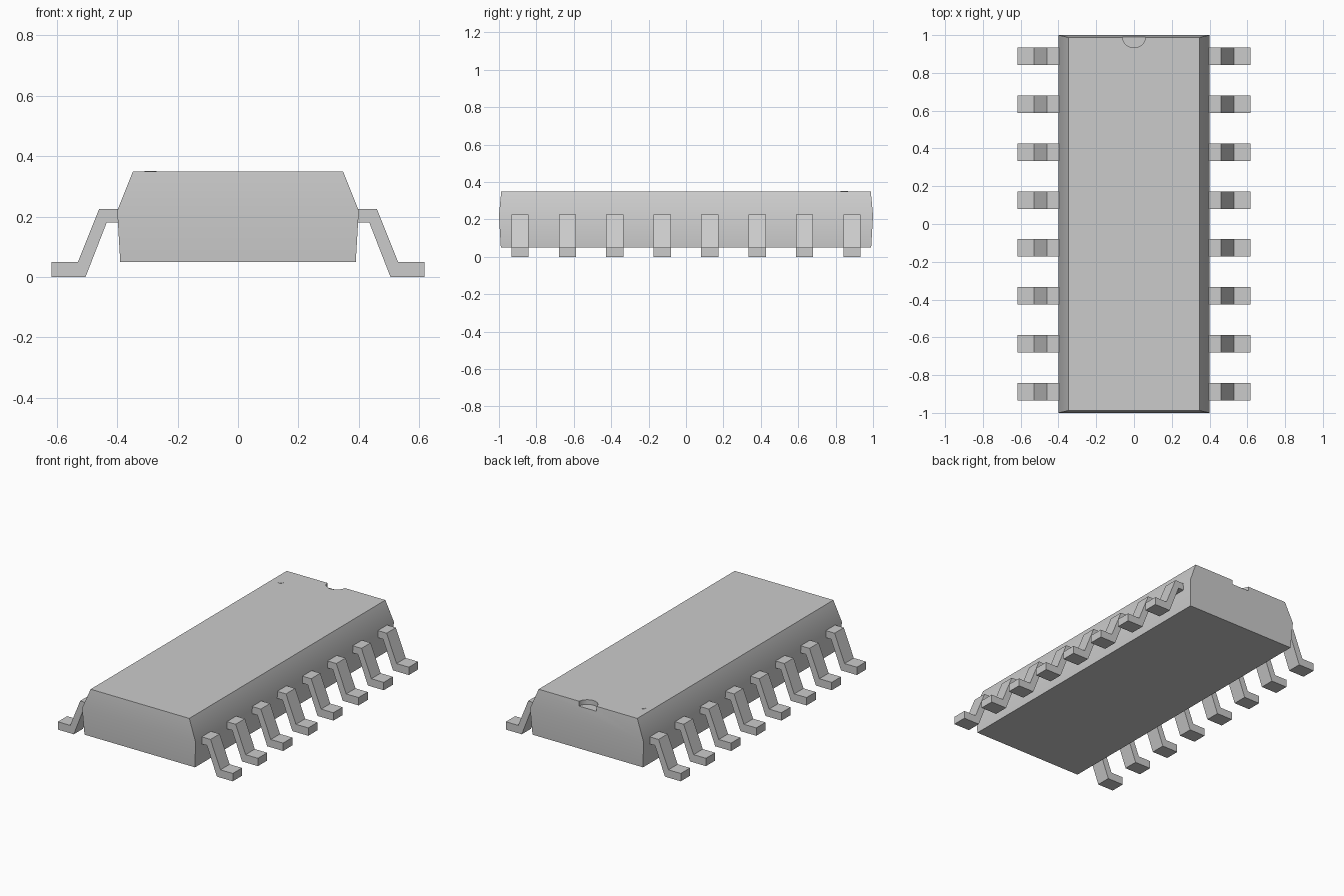
import bpy, bmesh, math

if "Cube" in bpy.data.objects:
    bpy.data.objects.remove(bpy.data.objects["Cube"])

grey = bpy.data.materials.new("light_grey")
grey.diffuse_color = (0.6, 0.6, 0.6, 1)
grey.use_nodes = True
grey.node_tree.nodes["Principled BSDF"].inputs["Base Color"].default_value = grey.diffuse_color


def finish(bm, name):
    bmesh.ops.recalc_face_normals(bm, faces=bm.faces)
    mesh = bpy.data.meshes.new(name)
    bm.to_mesh(mesh)
    bm.free()
    mesh.materials.append(grey)
    ob = bpy.data.objects.new(name, mesh)
    bpy.context.collection.objects.link(ob)
    return ob


def cylinder(name, radius, depth, location, sides=32):
    bm = bmesh.new()
    bmesh.ops.create_cone(bm, cap_ends=True, segments=sides,
                          radius1=radius, radius2=radius, depth=depth)
    bmesh.ops.translate(bm, verts=bm.verts, vec=location)
    return finish(bm, name)


# Body: three stacked rectangles (half x, half y, z)
bm = bmesh.new()
rings = []
for hx, hy, z in [(0.39, 0.99, 0.05), (0.40, 1.0, 0.22), (0.348, 0.988, 0.35)]:
    rings.append([bm.verts.new((sx * hx, sy * hy, z))
                  for sx, sy in [(-1, -1), (1, -1), (1, 1), (-1, 1)]])
bm.faces.new(rings[0])
bm.faces.new(rings[-1])
for low, high in zip(rings, rings[1:]):
    for i in range(4):
        j = (i + 1) % 4
        bm.faces.new((low[i], low[j], high[j], high[i]))
body = finish(bm, "body")

# Half-round notch at the back of the top face
cutter = cylinder("notch_cutter", 0.062, 0.06, (0, 0.995, 0.35))
cutter.hide_render = True
cut = body.modifiers.new("notch", 'BOOLEAN')
cut.operation = 'DIFFERENCE'
cut.solver = 'EXACT'
cut.object = cutter
bpy.context.view_layer.objects.active = body
body.select_set(True)
bpy.ops.object.modifier_apply(modifier=cut.name)
bpy.data.objects.remove(cutter)
bpy.ops.object.shade_smooth_by_angle(angle=math.radians(30))

# Tiny pin-one mark, nearly flush with the top
cylinder("pin_one_mark", 0.02, 0.002, (-0.29, 0.845, 0.35), 24)

# Gull-wing leads: a bent profile extruded along y, eight per side
PROFILE = [(0.39, 0.225), (0.46, 0.225), (0.53, 0.05), (0.617, 0.05),
           (0.617, 0), (0.505, 0), (0.435, 0.18), (0.39, 0.18)]
WIDTH, PITCH = 0.093, 0.2535
for side, label in ((1, "right"), (-1, "left")):
    for n in range(8):
        y = (n - 3.5) * PITCH
        bm = bmesh.new()
        face = bm.faces.new([bm.verts.new((side * x, y - WIDTH / 2, z))
                             for x, z in PROFILE])
        ext = bmesh.ops.extrude_face_region(bm, geom=[face], use_keep_orig=True)
        bmesh.ops.translate(bm, vec=(0, WIDTH, 0),
                            verts=[v for v in ext["geom"]
                                   if isinstance(v, bmesh.types.BMVert)])
        finish(bm, f"{label}_lead_{n + 1}")
